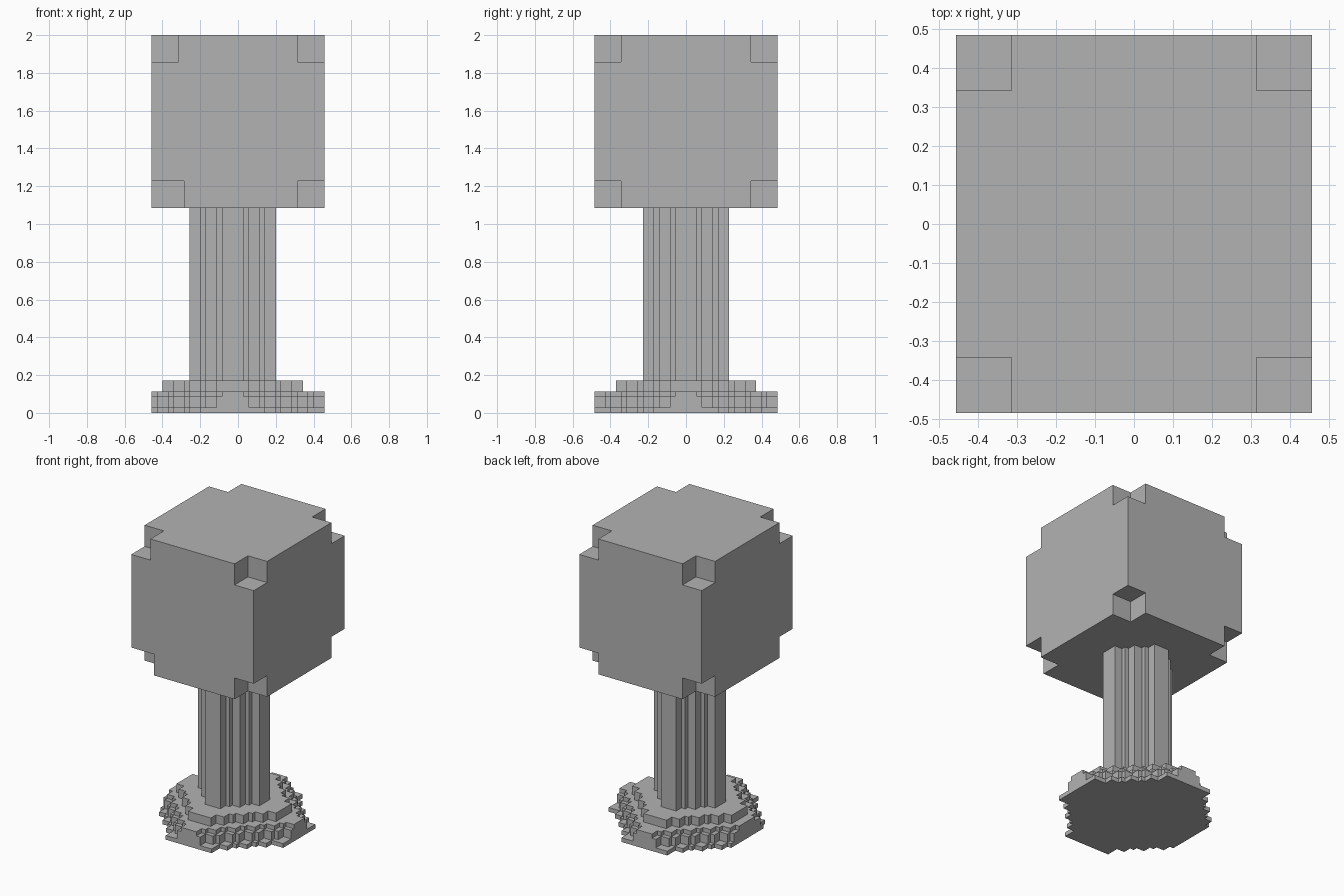
import bpy
import bmesh

V = 2 / 70          # size of one voxel
CX = -1             # centre of the stand, in voxels
X_MIN = -16         # flat limit of the stand on its right side

if "Cube" in bpy.data.objects:
    bpy.data.objects.remove(bpy.data.objects["Cube"], do_unlink=True)

grey = bpy.data.materials.new("plain_grey")
grey.use_nodes = True
colour = (0.45, 0.45, 0.45, 1)
grey.diffuse_color = colour
grey.node_tree.nodes["Principled BSDF"].inputs["Base Color"].default_value = colour


def finish(name, bm):
    """Turn a bmesh in voxel units into a scaled object."""
    bmesh.ops.recalc_face_normals(bm, faces=bm.faces)
    bmesh.ops.scale(bm, vec=(V, V, V), verts=bm.verts)
    mesh = bpy.data.meshes.new(name)
    bm.to_mesh(mesh)
    bm.free()
    mesh.materials.append(grey)
    obj = bpy.data.objects.new(name, mesh)
    bpy.context.collection.objects.link(obj)
    return obj


def add_box(bm, low, high):
    verts = bmesh.ops.create_cube(bm, size=1)["verts"]
    for v in verts:
        v.co = [(low[i] + high[i]) / 2 + v.co[i] * (high[i] - low[i])
                for i in range(3)]


def stepped_outline(steps):
    """Stair-edged octagon, mirrored from one quarter given by its steps."""
    quarter = []
    for i, y in enumerate(steps):
        x = steps[-1 - i]
        if i:
            quarter.append((x, steps[i - 1]))
        quarter.append((x, y))
    half = quarter + [(-x, y) for x, y in reversed(quarter)]
    ring = half + [(-x, -y) for x, y in half]
    outline = []
    for x, y in ring:
        p = (max(x + CX, X_MIN), y)
        if not outline or p != outline[-1]:
            outline.append(p)
    return outline


def stepped_prism(name, steps, z0, z1):
    bm = bmesh.new()
    face = bm.faces.new([bm.verts.new((x, y, z0)) for x, y in stepped_outline(steps)])
    top = bmesh.ops.extrude_face_region(bm, geom=[face], use_keep_orig=True)["geom"]
    for v in top:
        if isinstance(v, bmesh.types.BMVert):
            v.co.z = z1
    return finish(name, bm)


# Stand: stacked terraces, then the fluted post
stepped_prism("base_bottom", (6, 8, 9, 11, 12, 14, 17), 0, 1)
stepped_prism("base_lower", (3, 5, 6, 8, 9, 11, 12, 14, 15, 17), 1, 3)
stepped_prism("base_upper", (2, 3, 5, 6, 8, 9, 11, 12, 14, 15, 17), 3, 4)
stepped_prism("base_top", (3, 5, 6, 8, 9, 11, 13), 4, 6)
stepped_prism("post", (2, 3, 5, 6, 8), 6, 38)

# Head: a block with a notch cut from each corner
bm = bmesh.new()
add_box(bm, (-16, -17, 38), (16, 17, 70))
head = finish("head_block", bm)

bm = bmesh.new()
for sx in (-1, 1):
    for sy in (-1, 1):
        for z0, z1 in ((36, 43), (65, 72)):
            # the lower front right notch is one voxel wider
            inner = 10 if (sx, sy, z0) == (-1, -1, 36) else 11
            xs = sorted((sx * inner, sx * 18))
            ys = sorted((sy * 12, sy * 19))
            add_box(bm, (xs[0], ys[0], z0), (xs[1], ys[1], z1))
cutter = finish("corner_cutter", bm)
cutter.hide_render = True

notch = head.modifiers.new("corner_notches", "BOOLEAN")
notch.operation = "DIFFERENCE"
notch.solver = "EXACT"
notch.object = cutter
bpy.context.view_layer.objects.active = head
bpy.ops.object.modifier_apply(modifier=notch.name)
bpy.data.objects.remove(cutter, do_unlink=True)
